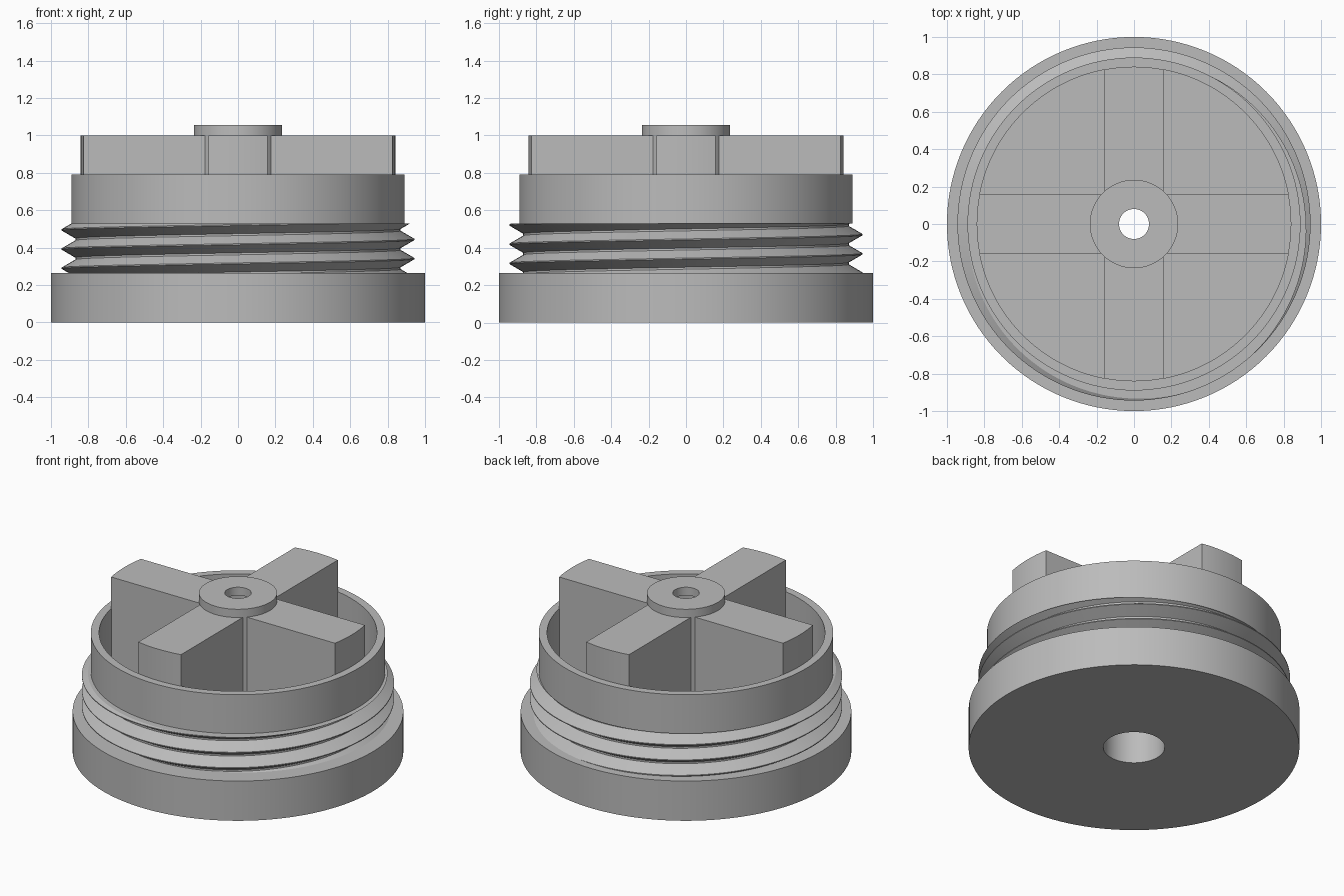
import bpy, bmesh
from math import cos, sin, sqrt, asin, pi, radians

cube = bpy.data.objects.get("Cube")
if cube:
    bpy.data.objects.remove(cube, do_unlink=True)

grey = bpy.data.materials.new("plain grey")
grey.use_nodes = True
colour = (0.5, 0.5, 0.5, 1)
grey.diffuse_color = colour
grey.node_tree.nodes["Principled BSDF"].inputs["Base Color"].default_value = colour

SEG = 128
BASE_TOP, THREAD_TOP, RIM_TOP, ARM_TOP, HUB_TOP = 0.265, 0.53, 0.79, 1.0, 1.055
BORE, HUB, WALL_IN, NECK, CORE = 0.186, 0.236, 0.84, 0.89, 0.87


def finish(bm, name):
    bmesh.ops.recalc_face_normals(bm, faces=bm.faces)
    mesh = bpy.data.meshes.new(name)
    bm.to_mesh(mesh)
    bm.free()
    mesh.materials.append(grey)
    ob = bpy.data.objects.new(name, mesh)
    bpy.context.collection.objects.link(ob)
    bpy.ops.object.select_all(action='DESELECT')
    ob.select_set(True)
    bpy.context.view_layer.objects.active = ob
    bpy.ops.object.shade_smooth_by_angle(angle=radians(25))
    return ob


def bridge(bm, a, b):
    n = len(a)
    for i in range(n):
        j = (i + 1) % n
        bm.faces.new((a[i], a[j], b[j], b[i]))


def ring(bm, profile, angle, lift=0):
    return [bm.verts.new((r * cos(angle), r * sin(angle), z + lift)) for r, z in profile]


# Cap body: base flange, threaded core, open cup and hollow hub in one lathe
body = [(BORE, 0), (1, 0), (1, BASE_TOP), (CORE, BASE_TOP), (CORE, THREAD_TOP),
        (NECK, THREAD_TOP), (NECK, RIM_TOP), (WALL_IN, RIM_TOP), (WALL_IN, BASE_TOP),
        (HUB, BASE_TOP), (HUB, HUB_TOP), (0.08, HUB_TOP), (0.08, ARM_TOP), (BORE, ARM_TOP)]
bm = bmesh.new()
rings = [ring(bm, body, 2 * pi * i / SEG) for i in range(SEG)]
for i in range(SEG):
    bridge(bm, rings[i], rings[(i + 1) % SEG])
finish(bm, "cap_body")

# Screw thread: helical tooth trimmed flat at both ends
PITCH = 0.1025
tooth = [(0.85, -0.046), (CORE, -0.046), (0.944, -0.003),
         (0.944, 0.003), (CORE, 0.046), (0.85, 0.046)]
bm = bmesh.new()
rings = [ring(bm, tooth, 2 * pi * i / SEG, 0.444 + PITCH * i / SEG)
         for i in range(-3 * SEG, 2 * SEG)]
for a, b in zip(rings, rings[1:]):
    bridge(bm, a, b)
bm.faces.new(rings[0])
bm.faces.new(rings[-1])
for z, up in ((BASE_TOP, -1), (THREAD_TOP, 1)):
    cut = bmesh.ops.bisect_plane(bm, geom=bm.verts[:] + bm.edges[:] + bm.faces[:],
                                 plane_co=(0, 0, z), plane_no=(0, 0, up), clear_outer=True)
    edges = [e for e in cut["geom_cut"] if isinstance(e, bmesh.types.BMEdge)]
    bmesh.ops.triangle_fill(bm, edges=edges, use_beauty=True)
finish(bm, "screw_thread")

# Four cross arms with rounded outer ends, rooted in the hub wall
HALF = 0.158


def arc(radius, steps=8):
    end = asin(HALF / radius)
    return [(radius * cos(t), radius * sin(t))
            for t in (end * (2 * i / steps - 1) for i in range(steps + 1))]


for k, name in enumerate(("left", "back", "right", "front")):
    c, s = cos(k * pi / 2), sin(k * pi / 2)
    outline = [(x * c - y * s, x * s + y * c) for x, y in arc(0.841) + arc(0.21)[::-1]]
    bm = bmesh.new()
    low = [bm.verts.new((x, y, BASE_TOP - 0.02)) for x, y in outline]
    high = [bm.verts.new((x, y, ARM_TOP)) for x, y in outline]
    bridge(bm, low, high)
    bm.faces.new(low)
    bm.faces.new(high)
    finish(bm, name + "_cross_arm")
